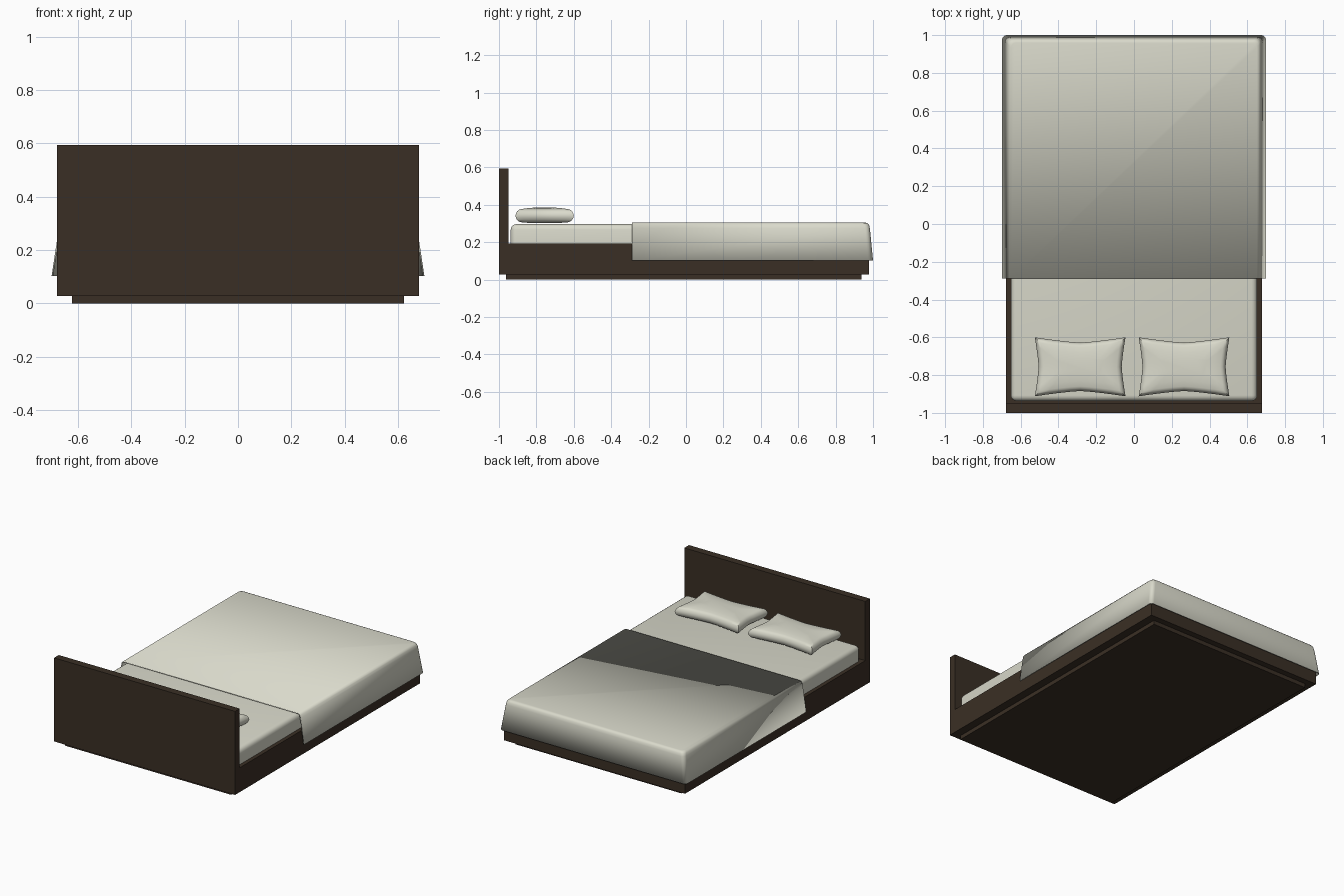
import bpy, bmesh, math

if "Cube" in bpy.data.objects:
    bpy.data.objects.remove(bpy.data.objects["Cube"])


def material(name, rgb):
    m = bpy.data.materials.new(name)
    m.diffuse_color = (*rgb, 1)
    m.use_nodes = True
    m.node_tree.nodes["Principled BSDF"].inputs["Base Color"].default_value = m.diffuse_color
    return m


WOOD = material("dark_wood", (0.042, 0.028, 0.018))
LINEN = material("cream_linen", (0.70, 0.70, 0.60))


def finish(bm, name, mat, smooth=None):
    bmesh.ops.recalc_face_normals(bm, faces=bm.faces)
    me = bpy.data.meshes.new(name)
    bm.to_mesh(me)
    bm.free()
    me.materials.append(mat)
    ob = bpy.data.objects.new(name, me)
    bpy.context.collection.objects.link(ob)
    if smooth:
        bpy.ops.object.select_all(action='DESELECT')
        ob.select_set(True)
        bpy.context.view_layer.objects.active = ob
        bpy.ops.object.shade_smooth_by_angle(angle=math.radians(smooth))
    return ob


def box(name, x, y0, y1, z0, z1, mat, bevel=0):
    bm = bmesh.new()
    bmesh.ops.create_cube(bm, size=1)
    for v in bm.verts:
        v.co = (v.co.x * 2 * x, y0 + (v.co.y + .5) * (y1 - y0), z0 + (v.co.z + .5) * (z1 - z0))
    if bevel:
        bmesh.ops.bevel(bm, geom=bm.edges[:], offset=bevel, segments=4,
                        profile=0.5, affect='EDGES')
    return finish(bm, name, mat, 40 if bevel else None)


# Wooden frame
box("plinth", 0.622, -0.963, 0.938, 0, 0.03, WOOD)
box("bed_frame", 0.678, -0.95, 0.979, 0.028, 0.193, WOOD)
box("headboard", 0.678, -1.0, -0.95, 0.028, 0.594, WOOD)

# Mattress
box("mattress", 0.652, -0.937, 0.965, 0.12, 0.297, LINEN, 0.03)


# Blanket: flared U-shaped rings, open at the head end and underneath
def blanket():
    bm = bmesh.new()
    rings = []
    for z, w, e in ((0.103, 0.699, 1.0), (0.275, 0.673, 0.983), (0.292, 0.669, 0.979),
                    (0.302, 0.661, 0.971), (0.305, 0.650, 0.960)):
        c = 0.026
        half = [(w, -0.289), (w, e - c)]
        half += [(w - c + c * math.cos(a), e - c + c * math.sin(a))
                 for a in (math.pi / 8 * i for i in range(1, 5))]
        pts = half + [(-x, y) for x, y in reversed(half)]
        rings.append([bm.verts.new((x, y, z)) for x, y in pts])
    for a, b in zip(rings, rings[1:]):
        for i in range(len(a) - 1):
            bm.faces.new((a[i], a[i + 1], b[i + 1], b[i]))
    bm.faces.new(rings[-1])
    # close the small strips between the rounded shoulder and the top panel
    ob = finish(bm, "blanket", LINEN, 40)
    if ob.data.polygons[-1].normal.z < 0:
        ob.data.flip_normals()
    s = ob.modifiers.new("thickness", 'SOLIDIFY')
    s.thickness = 0.006
    s.offset = -1


blanket()


# Pillows: four-pointed outline with rounded rim and a gentle crown
def pillow(name, cx, cy=-0.756, cz=0.342, hx=0.24, hy=0.156):
    bm = bmesh.new()
    n = 8
    outline = []
    for k in range(4):
        for i in range(n):
            t = -1 + 2 * i / n
            u, v = ((t, -1), (1, t), (-t, 1), (-1, -t))[k]
            pull = 1 - abs(t) ** 1.3
            if k % 2 == 0:
                outline.append((u * hx, v * (hy - 0.028 * pull)))
            else:
                outline.append((u * (hx - 0.02 * pull), v * hy))
    upper = [(0.003, 0.012), (0.009, 0.023), (0.018, 0.031), (0.03, 0.035),
             (0.065, 0.040), (0.11, 0.044)]
    profile = [(d, -min(h, 0.038)) for d, h in reversed(upper)] + [(0, 0)] + upper
    rings = []
    for d, h in profile:
        sx, sy = 1 - d / hx, 1 - d / hy
        rings.append([bm.verts.new((cx + x * sx, cy + y * sy, cz + h)) for x, y in outline])
    m = len(outline)
    for a, b in zip(rings, rings[1:]):
        for i in range(m):
            j = (i + 1) % m
            bm.faces.new((a[i], a[j], b[j], b[i]))
    bm.faces.new(rings[0])
    bm.faces.new(rings[-1])
    finish(bm, name, LINEN, 50)


pillow("pillow_left", -0.285)
pillow("pillow_right", 0.265)
